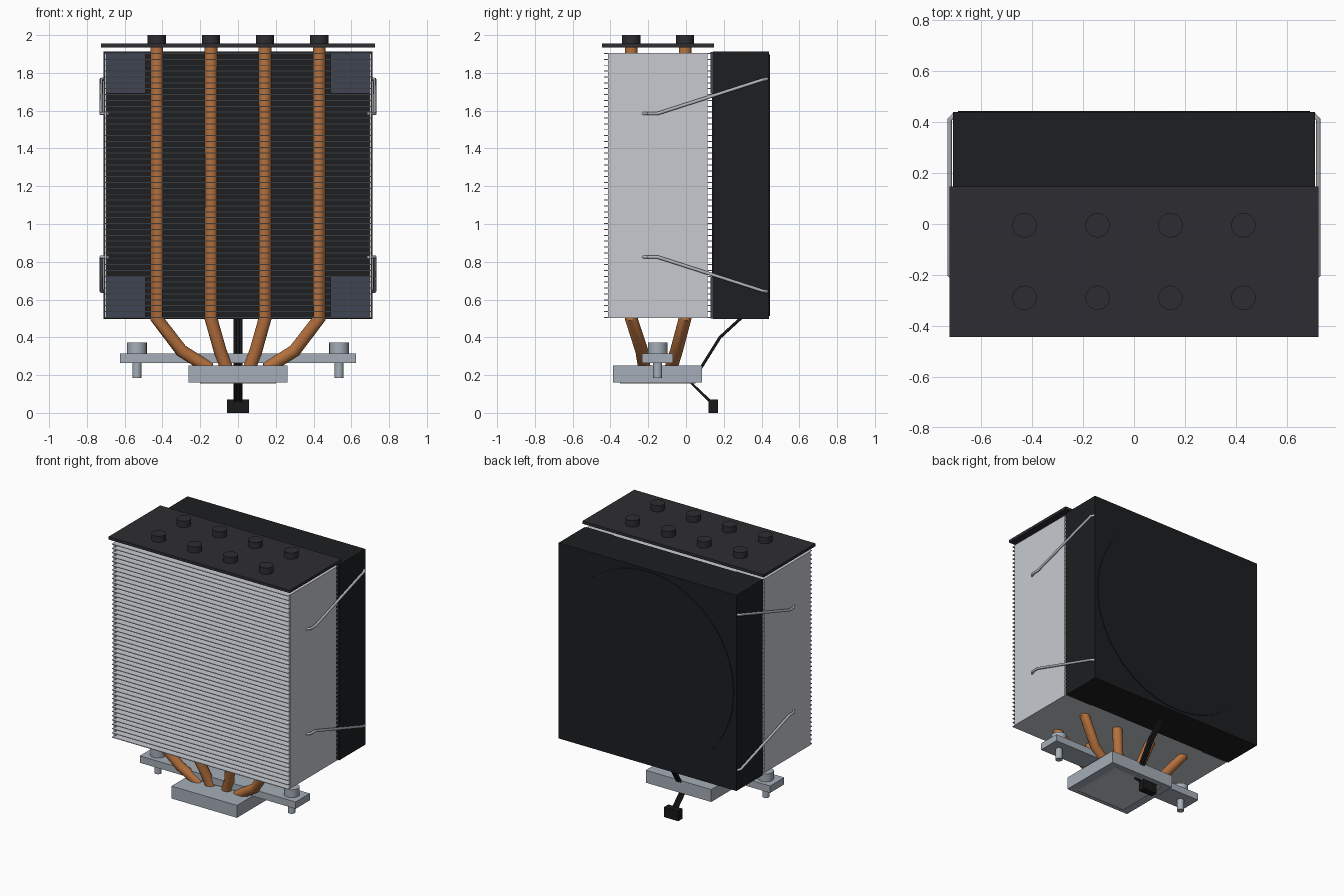
import bpy, math
from mathutils import Vector

if "Cube" in bpy.data.objects:
    bpy.data.objects.remove(bpy.data.objects["Cube"])


def mat(name, rgb):
    m = bpy.data.materials.new(name)
    m.diffuse_color = (*rgb, 1)
    m.use_nodes = True
    m.node_tree.nodes["Principled BSDF"].inputs["Base Color"].default_value = m.diffuse_color
    return m


FIN = mat("aluminium", (0.57, 0.59, 0.63))
STEEL = mat("steel", (0.38, 0.42, 0.48))
WIRE = mat("wire", (0.45, 0.47, 0.50))
COPPER = mat("copper", (0.48, 0.17, 0.05))
BLACK = mat("black_plastic", (0.012, 0.013, 0.015))
CABLE = mat("cable", (0.009, 0.009, 0.010))
PLATE = mat("dark_plate", (0.027, 0.027, 0.032))
PAD = mat("rubber_pad", (0.05, 0.06, 0.09))


def finish(ob, name, m):
    ob.name = ob.data.name = name
    ob.data.materials.clear()
    ob.data.materials.append(m)
    return ob


def box(name, lo, hi, m):
    lo, hi = Vector(lo), Vector(hi)
    bpy.ops.mesh.primitive_cube_add(size=1, location=(lo + hi) / 2)
    ob = bpy.context.object
    ob.scale = [abs(d) for d in hi - lo]
    bpy.ops.object.transform_apply(location=False, rotation=False, scale=True)
    return finish(ob, name, m)


def cyl(name, r, a, b, m, sides=24):
    a, b = Vector(a), Vector(b)
    bpy.ops.mesh.primitive_cylinder_add(
        vertices=sides, radius=r, depth=(b - a).length, location=(a + b) / 2,
        rotation=(b - a).to_track_quat('Z', 'Y').to_euler())
    bpy.ops.object.shade_smooth_by_angle()
    return finish(bpy.context.object, name, m)


def tube(name, pts, r, m, res=5):
    cu = bpy.data.curves.new(name, 'CURVE')
    cu.dimensions = '3D'
    cu.bevel_depth, cu.bevel_resolution, cu.use_fill_caps = r, res, True
    sp = cu.splines.new('POLY')
    sp.points.add(len(pts) - 1)
    for p, co in zip(sp.points, pts):
        p.co = (*co, 1)
    ob = bpy.data.objects.new(name, cu)
    bpy.context.collection.objects.link(ob)
    bpy.ops.object.select_all(action='DESELECT')
    ob.select_set(True)
    bpy.context.view_layer.objects.active = ob
    bpy.ops.object.convert(target='MESH')
    ob = bpy.context.object
    bpy.ops.object.shade_smooth_by_angle()
    return finish(ob, name, m)


# fin stack: one fin repeated upwards
N = 46
fin = box("fin_stack", (-0.705, -0.435, 0.503), (0.705, 0.138, 0.508), FIN)
arr = fin.modifiers.new("stack", "ARRAY")
arr.count = N
arr.use_relative_offset = False
arr.use_constant_offset = True
arr.constant_offset_displace = (0, 0, (1.905 - 0.508) / (N - 1))

# top cover
box("top_cover", (-0.726, -0.445, 1.935), (0.726, 0.148, 1.955), PLATE)

# heat pipes with end caps, bending down into the base
for y, y_mid, y_end in ((-0.29, -0.235, -0.22), (-0.005, -0.05, -0.08)):
    for s in (-1, 1):
        for kind, x, x_mid, x_end in (("outer", 0.43, 0.30, 0.15), ("inner", 0.143, 0.095, 0.06)):
            tube(f"heat_pipe_{kind}", [(s * x, y, 1.95), (s * x, y, 0.50),
                 (s * x_mid, y_mid, 0.33), (s * x_end, y_end, 0.235)], 0.034, COPPER)
            cyl("pipe_cap", 0.048, (s * x, y, 1.95), (s * x, y, 2.0), PLATE)

# fan: square frame with a slightly proud round housing
box("fan_frame", (-0.712, 0.142, 0.497), (0.712, 0.440, 1.913), BLACK)
cyl("fan_housing", 0.692, (0, 0.138, 1.205), (0, 0.445, 1.205), BLACK, 64)

# base block, contact plate and mounting bar
box("base_block", (-0.262, -0.386, 0.162), (0.262, 0.086, 0.252), STEEL)
box("contact_plate", (-0.20, -0.35, 0.155), (0.20, 0.05, 0.165), FIN)
box("mounting_bar", (-0.624, -0.232, 0.265), (0.624, -0.07, 0.315), STEEL)

# parts mirrored left and right
for s in (-1, 1):
    box("side_panel", (s * 0.695, -0.412, 0.503), (s * 0.708, 0.113, 1.905), FIN)
    cyl("screw_head", 0.052, (s * 0.535, -0.15, 0.315), (s * 0.535, -0.15, 0.372), STEEL)
    cyl("screw_shaft", 0.024, (s * 0.535, -0.15, 0.185), (s * 0.535, -0.15, 0.32), STEEL)
    for t in (-1, 1):
        zc = 1.205
        # corner pad
        box("corner_pad", (s * 0.49, 0.130, zc + t * 0.485),
            (s * 0.707, 0.146, zc + t * 0.705), PAD)
        # wire clip
        tube("fan_clip", [(s * 0.69, -0.24, zc + t * 0.38), (s * 0.724, -0.20, zc + t * 0.38),
             (s * 0.724, -0.15, zc + t * 0.38), (s * 0.724, 0.41, zc + t * 0.56),
             (s * 0.705, 0.43, zc + t * 0.563)], 0.009, WIRE)

# fan cable strands and connector
for x in (-0.015, 0, 0.015):
    tube("fan_cable", [(x, 0.30, 0.51), (x, 0.18, 0.40), (x, 0.08, 0.24),
         (x, 0.02, 0.165), (x, 0.145, 0.045)], 0.008, CABLE)
box("cable_connector", (-0.057, 0.12, 0.0), (0.057, 0.17, 0.072), CABLE)
